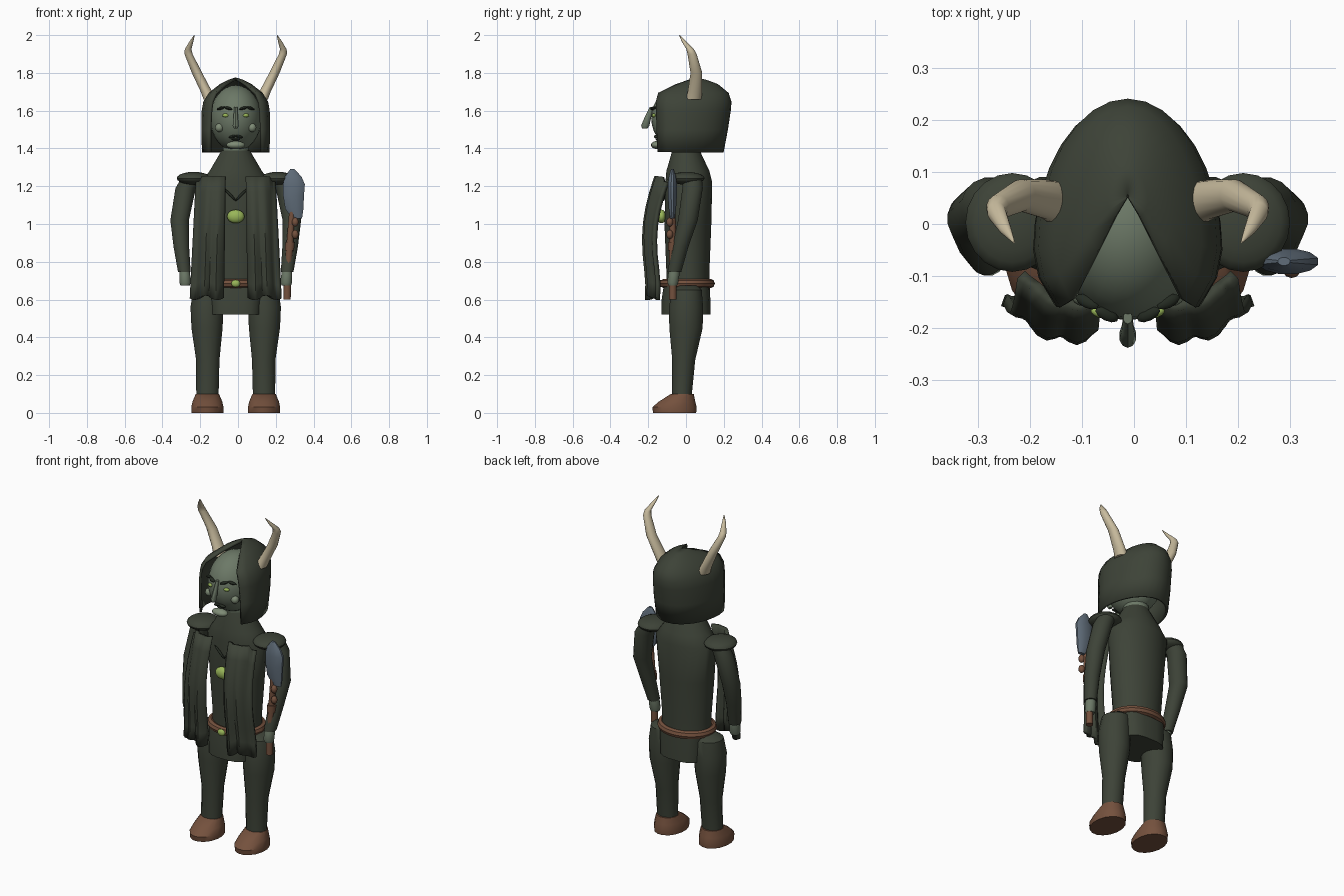
import bpy, bmesh, math
from mathutils import Matrix, Vector, Euler

CX = -0.012  # centre line of the body


def material(name, rgb):
    m = bpy.data.materials.new(name)
    m.diffuse_color = (*rgb, 1)
    return m


CLOTH = material("dark_green_cloth", (0.047, 0.056, 0.039))
SKIN = material("grey_green_skin", (0.15, 0.19, 0.135))
LIP = material("pale_green_skin", (0.21, 0.26, 0.18))
HAIR = material("near_black_hair", (0.018, 0.024, 0.016))
LEATHER = material("brown_leather", (0.175, 0.082, 0.047))
HORN = material("bone", (0.58, 0.50, 0.34))
STEEL = material("blue_grey_steel", (0.115, 0.15, 0.19))
GEM = material("lime_gem", (0.32, 0.47, 0.10))


def finish(bm, name, mat):
    bmesh.ops.recalc_face_normals(bm, faces=bm.faces)
    me = bpy.data.meshes.new(name)
    bm.to_mesh(me)
    bm.free()
    me.materials.append(mat)
    ob = bpy.data.objects.new(name, me)
    bpy.context.collection.objects.link(ob)
    return ob


def loft(name, rows, mat, closed=True):
    """Skin rows of points; closed rows are rings and get end caps."""
    bm = bmesh.new()
    vs = [[bm.verts.new(p) for p in row] for row in rows]
    n = len(rows[0])
    for a, b in zip(vs, vs[1:]):
        for i in range(n if closed else n - 1):
            j = (i + 1) % n
            bm.faces.new((a[i], a[j], b[j], b[i]))
    if closed:
        bm.faces.new(vs[0])
        bm.faces.new(vs[-1])
    return finish(bm, name, mat)


def stack(name, sections, mat, s=1, ox=CX, n=16, power=1.0):
    """Loft of level ellipses (x, y, z, rx, ry); power < 1 makes them boxier."""
    rows = []
    for x, y, z, rx, ry in sections:
        row = []
        for i in range(n):
            a = math.tau * (i + 0.5) / n
            c, d = math.cos(a), math.sin(a)
            row.append((ox + s * x + rx * math.copysign(abs(c) ** power, c),
                        y + ry * math.copysign(abs(d) ** power, d), z))
        rows.append(row)
    return loft(name, rows, mat)


def blob(name, loc, size, mat, rot=(0, 0, 0), ox=CX, seg=16, rings=10):
    bm = bmesh.new()
    m = (Matrix.Translation((loc[0] + ox, loc[1], loc[2])) @ Euler(rot).to_matrix().to_4x4()
         @ Matrix.Diagonal((*size, 1)))
    bmesh.ops.create_uvsphere(bm, u_segments=seg, v_segments=rings, radius=1, matrix=m)
    return finish(bm, name, mat)


def solid(ob, thickness):
    mod = ob.modifiers.new("thickness", 'SOLIDIFY')
    mod.thickness, mod.offset = thickness, 0


# Body, skirt and neck
stack("torso", [(0, 0.01, 0.64, 0.15, 0.115), (0, 0.01, 0.75, 0.145, 0.115),
                (0, 0.01, 1.0, 0.165, 0.125), (0, 0.015, 1.22, 0.185, 0.125),
                (0, 0.01, 1.28, 0.14, 0.115), (0, 0, 1.39, 0.075, 0.073)], CLOTH, n=24)
stack("skirt", [(0, 0, 0.52, 0.135, 0.132), (0, 0, 0.60, 0.14, 0.13),
                (0, 0.005, 0.70, 0.147, 0.12)], CLOTH, n=20, power=0.65)
stack("neck", [(0, 0, 1.34, 0.07, 0.07), (0, 0, 1.48, 0.07, 0.08)], SKIN)

# Belt ring and buckle
belt = []
for i in range(32):
    a = math.tau * i / 32
    belt.append([(CX + (0.15 + 0.022 * math.cos(t)) * math.cos(a),
                  0.006 + (0.125 + 0.022 * math.cos(t)) * math.sin(a),
                  0.685 + 0.024 * math.sin(t)) for t in [math.tau * k / 8 for k in range(8)]])
loft("belt", belt + [belt[0]], LEATHER)
blob("buckle", (0, -0.143, 0.685), (0.024, 0.014, 0.02), GEM)
blob("amulet", (0, -0.13, 1.04), (0.046, 0.026, 0.036), GEM)

# Head with facial features resting on it
blob("head", (0, -0.012, 1.56), (0.137, 0.172, 0.175), SKIN, seg=24, rings=16)


def face_y(x, z):
    k = 1 - (x / 0.137) ** 2 - ((z - 1.56) / 0.175) ** 2
    return -0.012 - 0.172 * math.sqrt(max(k, 0.05))


stack("nose", [(0, -0.218, 1.505, 0.009, 0.013), (0, -0.216, 1.52, 0.017, 0.022),
               (0, -0.20, 1.57, 0.012, 0.017), (0, -0.18, 1.62, 0.009, 0.012)], SKIN, n=10)
blob("chin", (0, -0.155, 1.418), (0.05, 0.03, 0.021), LIP)
blob("lower_lip", (0, face_y(0, 1.45) - 0.005, 1.447), (0.024, 0.01, 0.006), HAIR, seg=10, rings=6)

for s, side in ((-1, "left"), (1, "right")):
    # Brow, moustache, eye, cheek
    for part, x, z, rx, tilt in (("brow_inner", 0.04, 1.613, 0.025, -0.25),
                                 ("brow_outer", 0.078, 1.613, 0.025, 0.3),
                                 ("moustache", 0.018, 1.462, 0.021, 0.25)):
        blob(f"{side}_{part}", (s * x, face_y(x, z) - 0.006, z), (rx, 0.012, 0.008), HAIR,
             rot=(0, s * tilt, s * 0.45 if "brow" in part else s * 0.15), seg=10, rings=6)
    blob(f"{side}_eye", (s * 0.055, face_y(0.055, 1.575) - 0.002, 1.575), (0.017, 0.009, 0.01),
         GEM, rot=(0, 0, s * 0.35), seg=12, rings=8)
    blob(f"{side}_cheek", (s * 0.087, face_y(0.087, 1.51), 1.51), (0.022, 0.022, 0.023), LIP)

    # Horn curving out, then in and forward
    stack(f"{side}_horn", [(0.135, 0.04, 1.66, 0.036, 0.042), (0.155, 0.047, 1.70, 0.031, 0.038),
                           (0.205, 0.055, 1.80, 0.028, 0.031), (0.25, 0.032, 1.90, 0.022, 0.024),
                           (0.252, 0.022, 1.925, 0.018, 0.02), (0.235, -0.01, 1.965, 0.011, 0.012),
                           (0.219, -0.035, 2.0, 0.002, 0.002)], HORN, s, n=14)

    # Shoulder pad, arm, hand
    blob(f"{side}_shoulder_pad", (s * 0.222, 0.003, 1.242), (0.09, 0.095, 0.034), CLOTH, seg=20)
    stack(f"{side}_arm", [(0.235, 0.035, 1.25, 0.05, 0.05), (0.265, 0.035, 1.19, 0.055, 0.055),
                          (0.297, 0.01, 1.02, 0.05, 0.053), (0.288, -0.03, 0.88, 0.042, 0.044),
                          (0.272, -0.062, 0.745, 0.034, 0.037)], CLOTH, s)
    stack(f"{side}_hand", [(0.268, -0.07, 0.675, 0.026, 0.024), (0.268, -0.07, 0.69, 0.031, 0.03),
                           (0.27, -0.065, 0.73, 0.03, 0.031), (0.272, -0.06, 0.77, 0.026, 0.028)],
          SKIN, s, n=12)

    # Leg and boot
    stack(f"{side}_leg", [(0.13, 0.01, 0.675, 0.05, 0.05), (0.145, 0.005, 0.65, 0.082, 0.08),
                          (0.152, 0.0, 0.56, 0.089, 0.092), (0.152, 0.0, 0.45, 0.084, 0.09),
                          (0.148, -0.012, 0.28, 0.063, 0.062), (0.15, -0.022, 0.08, 0.06, 0.052)],
          CLOTH, s)
    stack(f"{side}_boot", [(0.15, -0.06, 0.0, 0.086, 0.116), (0.15, -0.061, 0.03, 0.087, 0.12),
                           (0.15, -0.047, 0.06, 0.08, 0.098), (0.15, -0.02, 0.10, 0.063, 0.062)],
          LEATHER, s)

    # Front cape panel hanging in folds
    rows = []
    for k in range(9):
        v = k / 8
        z = 1.25 - 0.64 * v
        inner, outer = 0.058 + 0.012 * v, 0.205 + 0.035 * v
        row = []
        for i in range(15):
            u = i / 14
            bulge = 0.03 * math.sin(math.pi * min(1, 1.2 * v))
            y = (-0.148 - bulge - 0.045 * math.sin(math.pi * (0.2 + 0.6 * u))
                 + 0.05 * u ** 2 + 0.03 * (1 - v) ** 3 - 0.01 * v
                 + (0.003 + 0.010 * v) * math.cos(u * math.tau * 2.5))
            row.append((CX + s * (inner + (outer - inner) * u), y,
                        z - 0.03 * u * (1 - v) * (u > 0.8) - 0.012 * v * math.sin(9 * u)))
        rows.append(row)
    solid(loft(f"{side}_cape", rows, CLOTH, closed=False), 0.022)

    # Collar cord running down to the centre
    blob(f"{side}_collar_cord", (s * 0.03, -0.117, 1.155), (0.047, 0.008, 0.007), HAIR,
         rot=(0, -s * 0.8, 0), seg=8, rings=6)

# Hood: open at the front, with the rim running back to a peak
rows = []
for z, w, fx, fy, back in ((1.38, 0.172, 0.135, -0.148, 0.192), (1.50, 0.175, 0.135, -0.152, 0.215),
                           (1.60, 0.173, 0.130, -0.156, 0.230), (1.645, 0.165, 0.124, -0.157, 0.234),
                           (1.69, 0.137, 0.105, -0.145, 0.220), (1.735, 0.080, 0.055, -0.05, 0.165),
                           (1.757, 0.036, 0.022, 0.015, 0.105), (1.768, 0.002, 0.001, 0.05, 0.056)):
    c = fy + 0.4 * (back - fy) * 0.7
    half = [(fx, fy), (fx + 0.75 * (w - fx), fy + 0.5 * (c - fy))]
    half += [(w * math.cos(a), c + (back - c) * math.sin(a))
             for a in [math.pi / 2 * k / 8 for k in range(9)]]
    row = [(CX + x, y, z) for x, y in half]
    rows.append(row + [(CX - x, y, z) for x, y in half[-2::-1]])
solid(loft("hood", rows, CLOTH, closed=False), 0.014)

# Hand weapon: handle, wrap, beads and blade
stack("weapon_handle", [(0.26, -0.07, 0.60, 0.02, 0.02), (0.262, -0.07, 0.72, 0.02, 0.02),
                        (0.275, -0.07, 0.9, 0.019, 0.019), (0.287, -0.072, 1.08, 0.016, 0.016)],
      LEATHER, ox=0, n=10)
stack("weapon_wrap", [(0.272, -0.07, 0.86, 0.026, 0.025), (0.276, -0.07, 0.905, 0.026, 0.025)],
      LEATHER, ox=0, n=10)
for i, z in enumerate((0.945, 1.01)):
    blob(f"weapon_bead_{i + 1}", (0.303, -0.086, z), (0.018, 0.018, 0.024), LEATHER, ox=0, seg=10, rings=8)
stack("weapon_blade", [(0.312, -0.072, 1.03, 0.028, 0.012), (0.298, -0.072, 1.08, 0.05, 0.02),
                       (0.294, -0.072, 1.15, 0.057, 0.025), (0.296, -0.072, 1.21, 0.06, 0.025),
                       (0.292, -0.072, 1.25, 0.046, 0.02), (0.288, -0.072, 1.29, 0.012, 0.008)],
      STEEL, ox=0, n=12)

# Soft shading with kept edges
for ob in bpy.context.collection.objects:
    ob.select_set(True)
    bpy.context.view_layer.objects.active = ob
bpy.ops.object.shade_smooth_by_angle(angle=math.radians(40))
